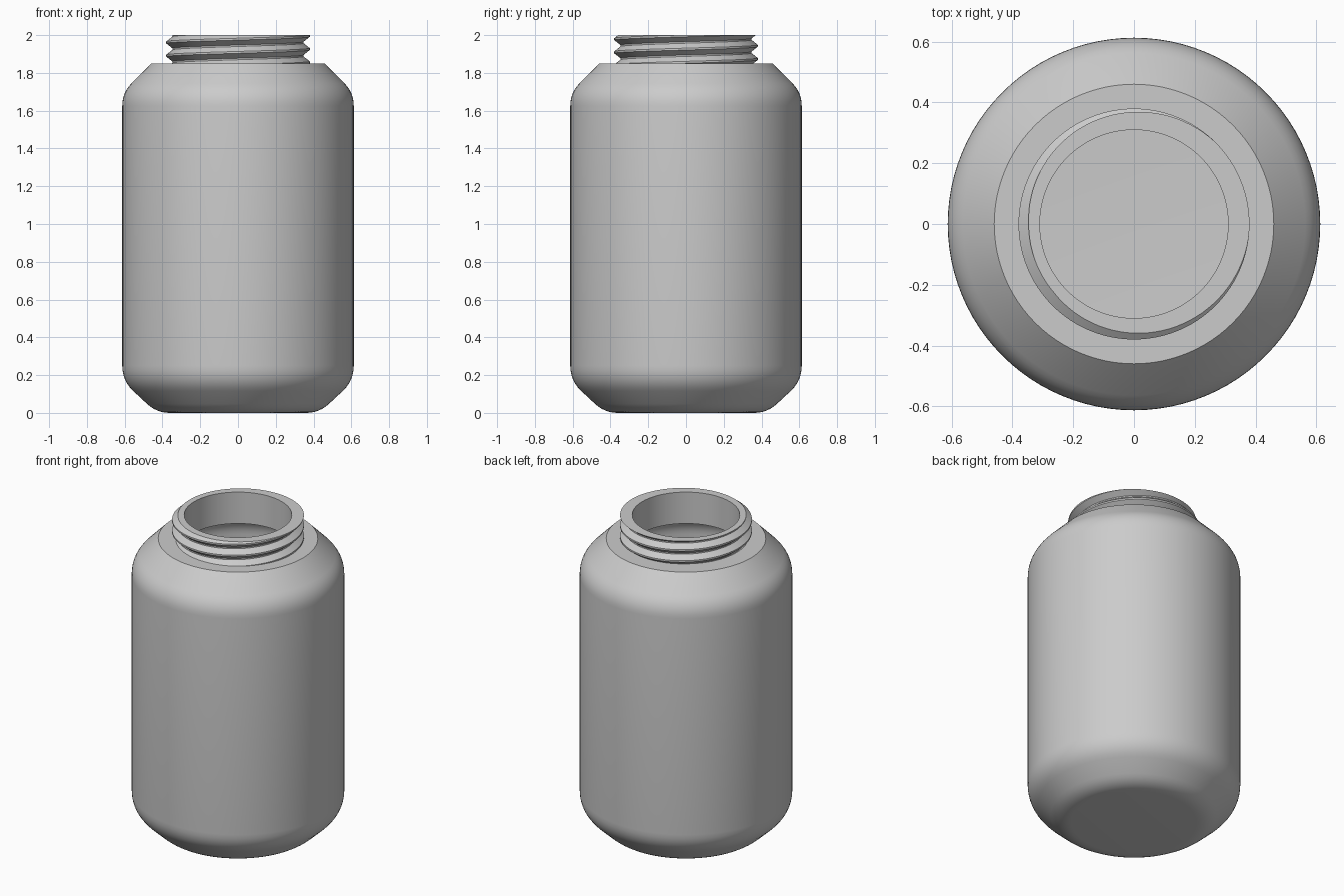
import bpy, bmesh, math
from mathutils import Vector

if "Cube" in bpy.data.objects:
    bpy.data.objects.remove(bpy.data.objects["Cube"])

SEG = 96
plastic = bpy.data.materials.new("grey plastic")
plastic.diffuse_color = (0.6, 0.6, 0.6, 1)
plastic.use_nodes = True
plastic.node_tree.nodes["Principled BSDF"].inputs["Base Color"].default_value = plastic.diffuse_color


def finish(bm, name, angle):
    bmesh.ops.recalc_face_normals(bm, faces=bm.faces[:])
    me = bpy.data.meshes.new(name)
    bm.to_mesh(me)
    bm.free()
    me.materials.append(plastic)
    ob = bpy.data.objects.new(name, me)
    bpy.context.collection.objects.link(ob)
    bpy.ops.object.select_all(action='DESELECT')
    ob.select_set(True)
    bpy.context.view_layer.objects.active = ob
    bpy.ops.object.shade_smooth_by_angle(angle=math.radians(angle))
    return ob


def rounded(points, steps=6):
    """Profile from (r, z, rounding) corners; rounding is the cut-back length."""
    out = []
    for i, (r, z, d) in enumerate(points):
        c = Vector((r, z))
        if d == 0:
            out.append(c)
            continue
        a = c + (Vector(points[i - 1][:2]) - c).normalized() * d
        b = c + (Vector(points[i + 1][:2]) - c).normalized() * d
        for k in range(steps + 1):
            t = k / steps
            out.append(a * (1 - t) ** 2 + c * 2 * t * (1 - t) + b * t * t)
    return out


def lathe(bm, profile):
    rings = []
    for r, z in profile:
        if r < 1e-6:
            rings.append([bm.verts.new((0, 0, z))] * SEG)
        else:
            rings.append([bm.verts.new((r * math.cos(math.tau * j / SEG),
                                        r * math.sin(math.tau * j / SEG), z))
                          for j in range(SEG)])
    for lo, hi in zip(rings, rings[1:]):
        for j in range(SEG):
            k = (j + 1) % SEG
            quad = list(dict.fromkeys((lo[j], lo[k], hi[k], hi[j])))
            bm.faces.new(quad)
    return rings


# Body: outer wall, flat shoulder, then back down the hollow inside
bm = bmesh.new()
lathe(bm, rounded([
    (0, 0, 0), (0.43, 0, 0.07), (0.613, 0.17, 0.08), (0.613, 1.695, 0.07),
    (0.46, 1.85, 0), (0.31, 1.85, 0), (0.31, 1.80, 0), (0.44, 1.80, 0),
    (0.563, 1.675, 0.06), (0.563, 0.19, 0.07), (0.41, 0.05, 0.06), (0, 0.05, 0)]))
finish(bm, "bottle_body", 30)

# Neck: continuous helical thread surface, trimmed flat at both ends
PITCH, CREST, ROOT = 0.07, 0.38, 0.347
Z0, Z1, BORE = 1.845, 2.0, 0.31
START = Z1 - PITCH * (20 / 360) - 5 * PITCH      # a crest meets the rim at 20 degrees
section = [(CREST, -0.005), (CREST, 0.005), (ROOT, 0.031), (ROOT, 0.039)]
bm = bmesh.new()
rows = [(r, START + t * PITCH + dz) for t in range(8) for r, dz in section]
n = len(section)
grid = [[bm.verts.new((r * math.cos(math.tau * j / SEG), r * math.sin(math.tau * j / SEG),
                       z + PITCH * j / SEG)) for j in range(SEG)] for r, z in rows]
for i in range(len(rows) - 1 - n):
    for j in range(SEG):
        if j < SEG - 1:
            b, c = grid[i][j + 1], grid[i + 1][j + 1]
        else:                                    # seam steps up one turn
            b, c = grid[i + n][0], grid[i + n + 1][0]
        bm.faces.new((grid[i][j], b, c, grid[i + 1][j]))
for z, up in ((Z0, -1), (Z1, 1)):
    bmesh.ops.bisect_plane(bm, geom=bm.verts[:] + bm.edges[:] + bm.faces[:], dist=1e-6,
                           plane_co=(0, 0, z), plane_no=(0, 0, up), clear_outer=True)
loose = [v for v in bm.verts if not v.link_faces]
bmesh.ops.delete(bm, geom=loose, context='VERTS')

# Bore of the neck and the flat rings joining it to the thread
lathe(bm, [(BORE, Z0), (BORE, Z1)])
for z in (Z0, Z1):
    ring = [e for e in bm.edges if e.is_boundary and all(abs(v.co.z - z) < 1e-4 for v in e.verts)]
    bmesh.ops.triangle_fill(bm, edges=ring, use_beauty=True, normal=(0, 0, 1))
finish(bm, "threaded_neck", 25)
